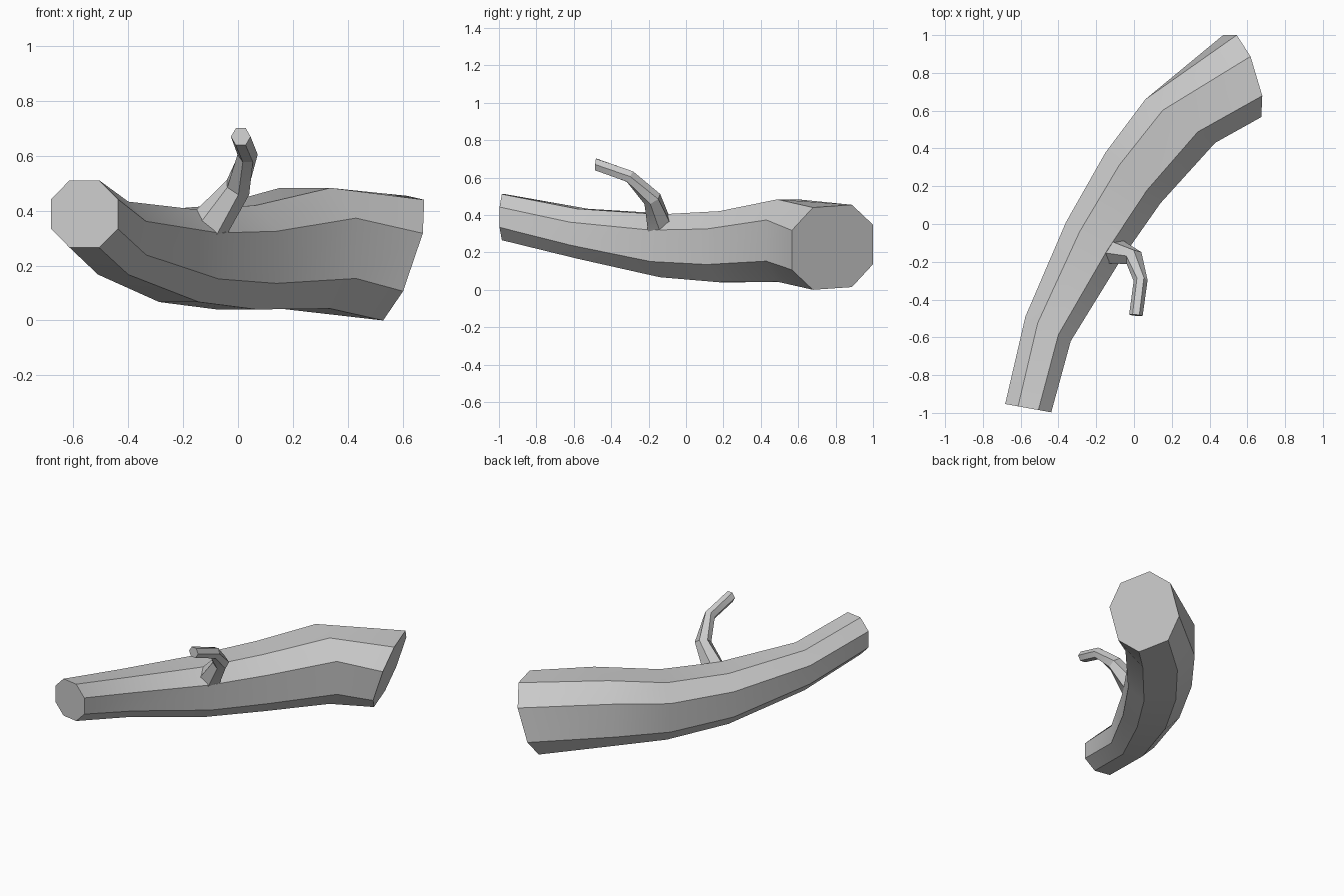
import bpy, bmesh, math
from mathutils import Vector

if "Cube" in bpy.data.objects:
    bpy.data.objects.remove(bpy.data.objects["Cube"])


def skin(name, rings, smooth_angle):
    """Loft equal-sized vertex rings into a capped tube."""
    bm = bmesh.new()
    loops = [[bm.verts.new(p) for p in ring] for ring in rings]
    n = len(loops[0])
    for a, b in zip(loops, loops[1:]):
        for i in range(n):
            j = (i + 1) % n
            bm.faces.new((a[i], a[j], b[j], b[i]))
    bm.faces.new(loops[0])
    bm.faces.new(loops[-1])
    bmesh.ops.recalc_face_normals(bm, faces=bm.faces)
    mesh = bpy.data.meshes.new(name)
    bm.to_mesh(mesh)
    bm.free()
    obj = bpy.data.objects.new(name, mesh)
    bpy.context.collection.objects.link(obj)
    bpy.ops.object.select_all(action='DESELECT')
    obj.select_set(True)
    bpy.context.view_layer.objects.active = obj
    bpy.ops.object.shade_smooth_by_angle(angle=math.radians(smooth_angle))
    return obj


def octagon(center, side, up, k):
    """Octagon with flat sides facing the side and up vectors."""
    c, u, v = Vector(center), Vector(side), Vector(up)
    pattern = [(1, -k), (1, k), (k, 1), (-k, 1), (-1, k), (-1, -k), (-k, -1), (k, -1)]
    return [c + u * s + v * t for s, t in pattern]


def hexagon(center, direction, radius):
    """Hexagon perpendicular to a direction."""
    d = Vector(direction).normalized()
    side = d.cross(Vector((0, 0, 1))).normalized()
    up = side.cross(d)
    return [Vector(center) + radius * (side * math.cos(i * math.pi / 3) + up * math.sin(i * math.pi / 3))
            for i in range(6)]


# Fallen trunk: curved, thickening toward the tilted back end
trunk = [
    ((-0.56, -0.975, 0.388), (0.122, -0.022, 0), (0, 0, 0.123), 0.44),
    ((-0.455, -0.555, 0.30), (0.12, -0.065, 0), (0, 0, 0.133), 0.46),
    ((-0.215, -0.09, 0.235), (0.145, -0.10, 0), (0, 0, 0.168), 0.50),
    ((-0.005, 0.245, 0.23), (0.145, -0.135, 0), (0, 0, 0.19), 0.50),
    ((0.245, 0.545, 0.263), (0.185, -0.115, 0), (0, 0, 0.22), 0.50),
    ((0.573, 0.783, 0.227), (0.065, -0.217, -0.015), (0.075, 0, 0.22), 0.48),
]
skin("trunk", [octagon(*r) for r in trunk], 30)

# Bent side branch growing out of the trunk
branch = [
    ((-0.135, -0.135, 0.31), (0.5, -0.25, 0.85), 0.082),
    ((0.0, -0.18, 0.485), (0.4, -0.5, 0.8), 0.050),
    ((0.035, -0.30, 0.605), (0.05, -0.9, 0.5), 0.037),
    ((0.01, -0.483, 0.67), (-0.1, -1, 0.1), 0.036),
]
skin("side_branch", [hexagon(*r) for r in branch], 30)
